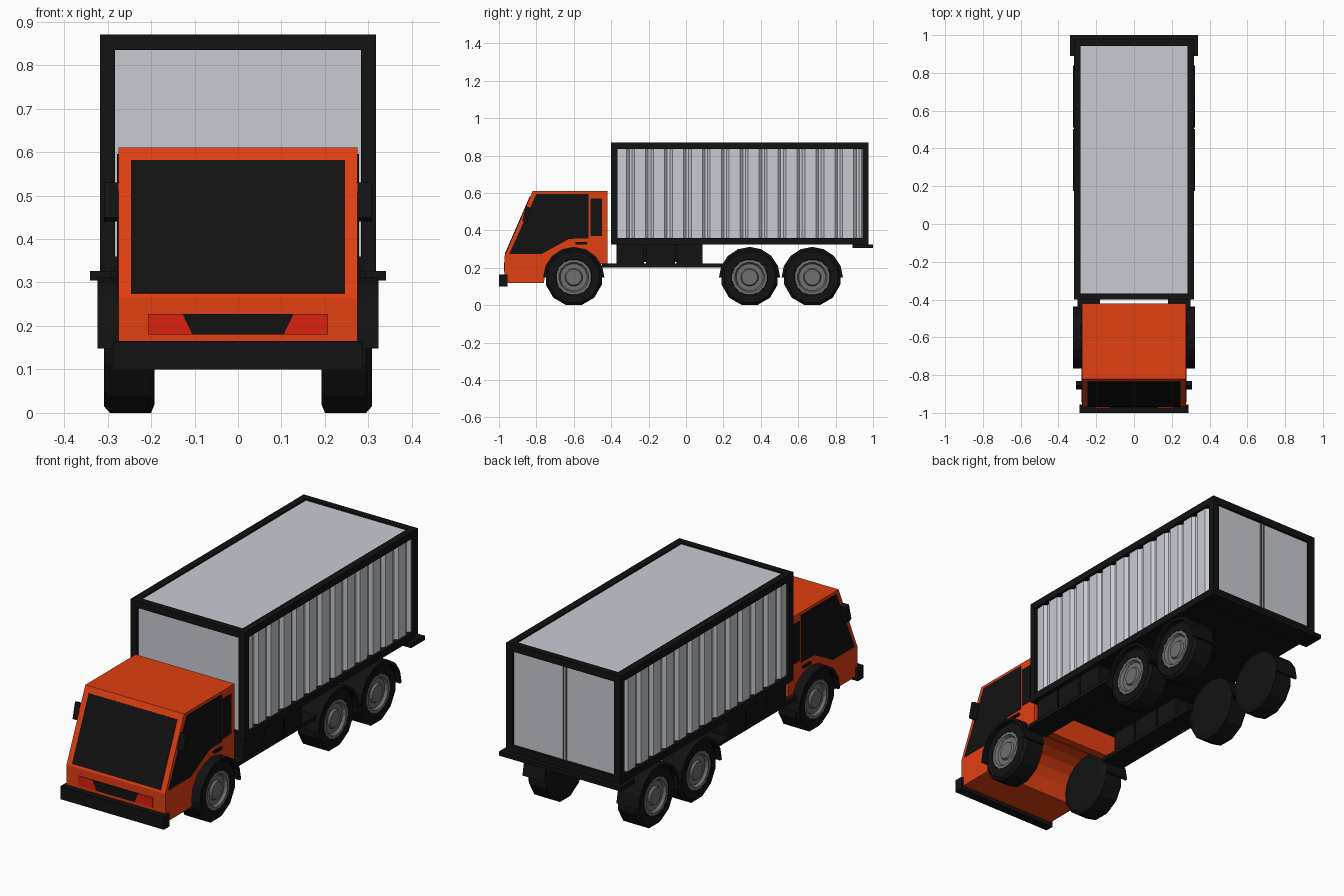
import bpy, bmesh, math

if "Cube" in bpy.data.objects:
    bpy.data.objects.remove(bpy.data.objects["Cube"])

def mat(name, c):
    m = bpy.data.materials.new(name)
    m.diffuse_color = (*c, 1)
    m.use_nodes = True
    m.node_tree.nodes["Principled BSDF"].inputs["Base Color"].default_value = m.diffuse_color
    return m

ORANGE = mat("orange_paint", (0.75, 0.05, 0.006))
BLACK = mat("black", (0.006, 0.006, 0.006))
PALE = mat("pale_panel", (0.58, 0.60, 0.66))
RED = mat("red_lamp", (0.72, 0.015, 0.005))
STEEL = mat("rim_grey", (0.16, 0.16, 0.16))

def finish(name, bm, m, mirror):
    bmesh.ops.recalc_face_normals(bm, faces=bm.faces)
    me = bpy.data.meshes.new(name)
    bm.to_mesh(me)
    bm.free()
    me.materials.append(m)
    ob = bpy.data.objects.new(name, me)
    bpy.context.collection.objects.link(ob)
    if mirror:
        ob.modifiers.new("mirror", "MIRROR")
    return ob

def prism(name, pts, a, b, m, axis="X", mirror=False):
    """Extrude a 2D outline from a to b along an axis."""
    put = {"X": lambda p, t: (t, p[0], p[1]),
           "Y": lambda p, t: (p[0], t, p[1]),
           "Z": lambda p, t: (p[0], p[1], t)}[axis]
    bm = bmesh.new()
    va = [bm.verts.new(put(p, a)) for p in pts]
    vb = [bm.verts.new(put(p, b)) for p in pts]
    n = len(pts)
    bm.faces.new(va)
    bm.faces.new(vb)
    for i in range(n):
        j = (i + 1) % n
        bm.faces.new((va[i], va[j], vb[j], vb[i]))
    return finish(name, bm, m, mirror)

def box(name, x, y, z, m, mirror=False):
    return prism(name, [(y[0], z[0]), (y[1], z[0]), (y[1], z[1]), (y[0], z[1])],
                 x[0], x[1], m, "X", mirror)

def lathe(name, prof, n, cy, cz, m):
    """Spin an (x, radius) profile about a wheel axle, mirrored to both sides."""
    bm = bmesh.new()
    rings = []
    for x, r in prof:
        rings.append([bm.verts.new((x, cy + r * math.sin(math.tau * (i + .5) / n),
                                    cz + r * math.cos(math.tau * (i + .5) / n))) for i in range(n)])
    for p, q in zip(rings, rings[1:]):
        for i in range(n):
            j = (i + 1) % n
            bm.faces.new((p[i], p[j], q[j], q[i]))
    bm.faces.new(rings[0])
    bm.faces.new(rings[-1])
    return finish(name, bm, m, True)

def arc(cy, cz, r, a0, a1, n):
    return [(cy + r * math.cos(math.radians(a0 + (a1 - a0) * i / n)),
             cz + r * math.sin(math.radians(a0 + (a1 - a0) * i / n))) for i in range(n + 1)]

# Cab shell with wheel arch
cab = [(-0.76, 0.12), (-0.97, 0.12), (-0.97, 0.265), (-0.82, 0.61), (-0.42, 0.61), (-0.42, 0.22)]
cab += arc(-0.6, 0.15, 0.155, 27, 180, 8)
prism("cab", cab, -0.275, 0.275, ORANGE)

# Windscreen lying on the sloped front
def slope(z, off):
    return (-0.97 + (z - 0.265) * 0.15 / 0.345 - off * 0.917, z + off * 0.399)
prism("windscreen", [slope(0.275, -0.005), slope(0.58, -0.005), slope(0.58, 0.003), slope(0.275, 0.003)],
      -0.246, 0.246, BLACK)

# Side windows, handles and mirrors
prism("side_window", [(-0.945, 0.275), (-0.80, 0.595), (-0.52, 0.595), (-0.52, 0.358), (-0.625, 0.355), (-0.77, 0.275)],
      0.27, 0.278, BLACK, mirror=True)
box("rear_quarter_window", (0.27, 0.278), (-0.51, -0.45), (0.37, 0.57), BLACK, True)
box("door_handle", (0.27, 0.285), (-0.59, -0.53), (0.325, 0.337), BLACK, True)
prism("wing_mirror", [(-0.875, 0.45), (-0.85, 0.44), (-0.83, 0.52), (-0.855, 0.53)],
      0.272, 0.308, BLACK, mirror=True)

# Front bumper, grille and lamps
box("front_bumper", (-0.288, 0.288), (-1.0, -0.955), (0.10, 0.165), BLACK)
prism("grille", [(-0.128, 0.228), (0.128, 0.228), (0.105, 0.18), (-0.105, 0.18)], -0.974, -0.96, BLACK, "Y")
prism("headlamp", [(0.128, 0.228), (0.207, 0.228), (0.207, 0.18), (0.105, 0.18)],
      -0.974, -0.96, RED, "Y", True)

# Cargo box with corrugated sides
side, y0, pitch = [(0.30, -0.385)], -0.37, 1.315 / 13
for k in range(13):
    s = y0 + k * pitch + 0.055
    side += [(0.306, s - 0.002), (0.291, s + 0.012), (0.291, s + 0.026), (0.306, s + 0.040)]
side.append((0.30, 0.962))
prism("cargo_body", side + [(-x, y) for x, y in reversed(side)], 0.34, 0.862, PALE, "Z")
for x in (-0.008, 0.008):
    box("rear_door_seam", (x - 0.003, x + 0.003), (0.955, 0.967), (0.36, 0.835), STEEL)

# Cargo frame: corner posts, long rails, cross bars
Y, Z = ((-0.40, -0.367), (0.943, 0.976)), ((0.325, 0.36), (0.835, 0.87))
for y in Y:
    box("corner_post", (0.283, 0.318), y, (0.325, 0.87), BLACK, True)
    for z in Z:
        box("cross_bar", (-0.283, 0.283), y, z, BLACK)
for z in Z:
    box("long_rail", (0.283, 0.318), (-0.367, 0.943), z, BLACK, True)
box("cargo_floor", (-0.283, 0.283), (-0.367, 0.943), (0.325, 0.341), BLACK)
box("rear_bumper", (-0.34, 0.34), (0.89, 1.0), (0.305, 0.326), BLACK)

# Side chassis rails and storage boxes
box("side_rail", (0.18, 0.30), (-0.45, 0.20), (0.203, 0.222), BLACK, True)
for a, b in ((-0.372, -0.225), (-0.215, -0.06), (-0.05, 0.088)):
    box("storage_box", (0.19, 0.295), (a, b), (0.222, 0.325), BLACK, True)
box("storage_back", (0.20, 0.283), (-0.36, 0.08), (0.23, 0.325), BLACK, True)

# Wheels and fenders
for cy in (-0.6, 0.34, 0.675):
    lathe("tyre", [(0.192, 0.135), (0.2, 0.155), (0.295, 0.155), (0.308, 0.14), (0.308, 0.098), (0.285, 0.09)],
          12, cy, 0.15, BLACK)
    lathe("rim", [(0.28, 0.095), (0.308, 0.095), (0.308, 0.08), (0.294, 0.072),
                  (0.294, 0.048), (0.304, 0.042)], 16, cy, 0.15, STEEL)
    prism("fender", arc(cy, 0.148, 0.164, 0, 180, 8) + arc(cy, 0.148, 0.150, 180, 0, 8),
          0.20, 0.323, BLACK, mirror=True)
